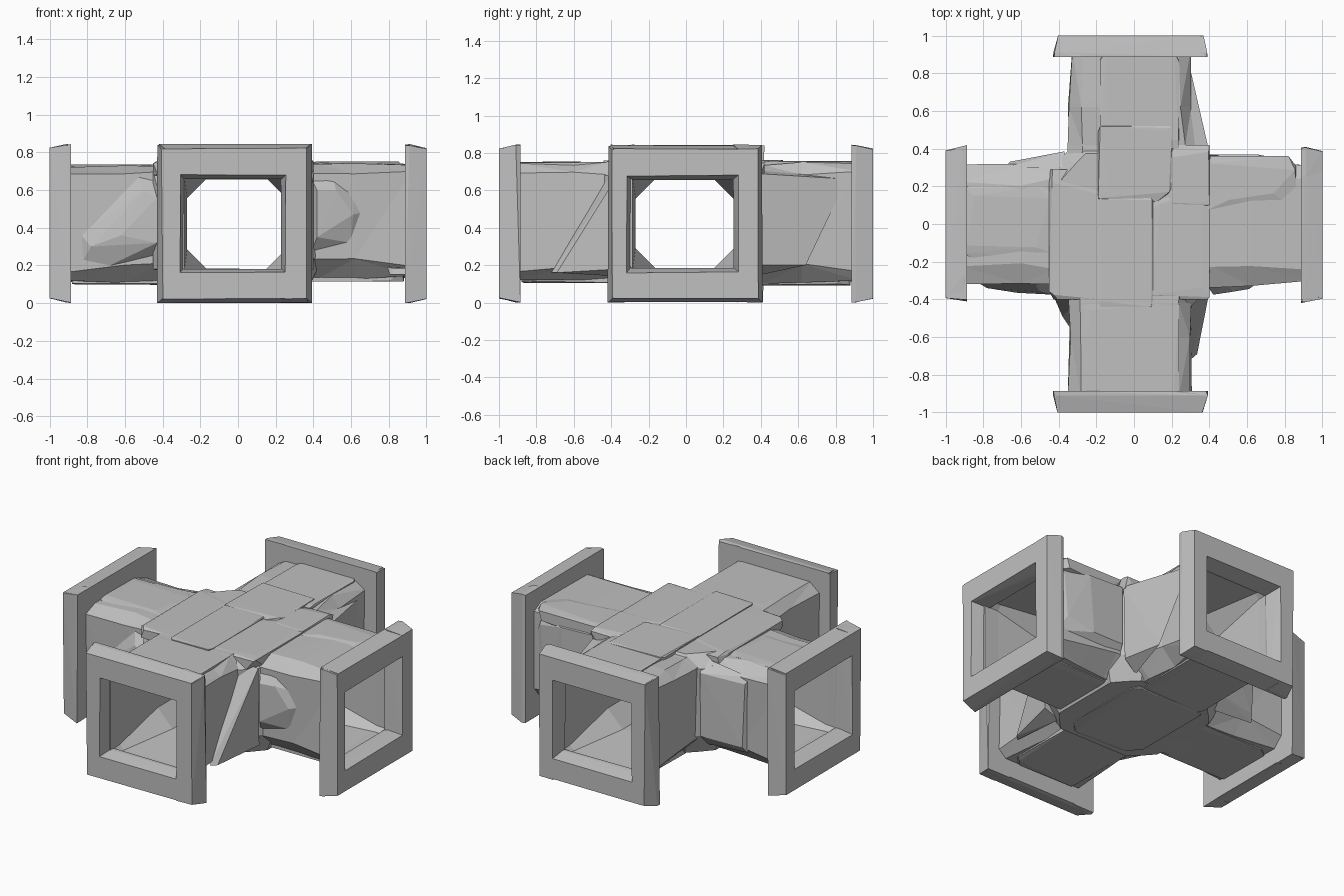
import bpy
import bmesh
import random
from math import pi
from mathutils import Matrix, Vector

random.seed(4)

default_cube = bpy.data.objects.get("Cube")
if default_cube:
    bpy.data.objects.remove(default_cube, do_unlink=True)

stone = bpy.data.materials.new("grey_stone")
stone.use_nodes = True
grey = (0.53, 0.53, 0.53, 1)
stone.diffuse_color = grey
stone.node_tree.nodes["Principled BSDF"].inputs["Base Color"].default_value = grey

walls = []


def finish(name, bm, matrix=None):
    """Turn a bmesh into a flat shaded stone object."""
    if matrix:
        bm.transform(matrix)
    bmesh.ops.recalc_face_normals(bm, faces=bm.faces)
    mesh = bpy.data.meshes.new(name)
    bm.to_mesh(mesh)
    bm.free()
    mesh.materials.append(stone)
    ob = bpy.data.objects.new(name, mesh)
    bpy.context.collection.objects.link(ob)
    return ob


def hull(name, points, matrix=None):
    """Convex faceted block around a handful of points."""
    bm = bmesh.new()
    for p in points:
        bm.verts.new(p)
    bmesh.ops.convex_hull(bm, input=bm.verts)
    loose = [v for v in bm.verts if not v.link_faces]
    bmesh.ops.delete(bm, geom=loose, context='VERTS')
    return finish(name, bm, matrix)


def loft(name, rings, along_y=False, rough=0.0, roof_slope=1.0):
    """Chamfered tube; ring is position, side range, height range, bottom and top chamfer."""
    bm = bmesh.new()
    loops = []
    for pos, lo, hi, bottom, top, b, t in rings:
        drop = t * roof_slope
        outline = [(lo + b, bottom), (hi - b, bottom), (hi, bottom + b), (hi, top - drop),
                   (hi - t, top), (lo + t, top), (lo, top - drop), (lo, bottom + b)]
        loop = []
        for side, z in outline:
            side += random.uniform(-rough, rough)
            z += random.uniform(-rough, rough)
            loop.append(bm.verts.new((side, pos, z) if along_y else (pos, side, z)))
        loops.append(loop)
    for a, b in zip(loops, loops[1:]):
        for i in range(len(a)):
            j = (i + 1) % len(a)
            bm.faces.new((a[i], a[j], b[j], b[i]))
    bm.faces.new(loops[0])
    bm.faces.new(loops[-1])
    bmesh.ops.triangulate(bm, faces=bm.faces)
    return finish(name, bm)


def rock(name, lo, hi, pull=0.25):
    """Box with its corners pulled inward at random, like a chipped slab."""
    lo, hi = Vector(lo), Vector(hi)
    size = hi - lo
    points = []
    for a in (0, 1):
        for b in (0, 1):
            for c in (0, 1):
                for lead in range(3):
                    p = []
                    for axis, end in enumerate((a, b, c)):
                        t = 0 if axis == lead else random.uniform(0, pull)
                        p.append(lo[axis] + size[axis] * (1 - t if end else t))
                    points.append(p)
    walls.append(hull(name, points))


def beam(name, u_range, z_range, matrix):
    """Frame beam with a chamfered outer face and uneven ends."""
    points = []
    for depth, inset in ((0.885, 0), (0.91, 0), (1.0, 0.02)):
        for u, su in zip(u_range, (1, -1)):
            for z, sz in zip(z_range, (1, -1)):
                wear = random.uniform(0, 0.015)
                points.append((u + su * (inset + wear), -depth, z + sz * (inset + wear / 2)))
    hull(name, points, matrix)


# Square frames closing the four arms: outer and inner edge of each post
frames = (("front", -0.43, -0.28, 0.225, 0.395), ("left_end", -0.42, -0.29, 0.25, 0.41),
          ("back", -0.39, -0.25, 0.275, 0.43), ("right_end", -0.42, -0.27, 0.275, 0.415))
for k, (place, left, left_in, right_in, right) in enumerate(frames):
    turn = Matrix.Rotation(k * pi / 2, 4, 'Z')
    beam(place + "_frame_post_a", (left, left_in), (0.0, 0.84), turn)
    beam(place + "_frame_post_b", (right_in, right), (0.0, 0.845), turn)
    beam(place + "_frame_lintel", (left + 0.01, right - 0.01), (0.655, 0.845), turn)
    beam(place + "_frame_sill", (left + 0.01, right - 0.01), (0.0, 0.185), turn)

# Crossing tunnel arms
walls.append(loft("side_arms", [
    (-0.92, -0.31, 0.31, 0.12, 0.72, 0.05, 0.08),
    (-0.60, -0.315, 0.31, 0.11, 0.73, 0.10, 0.10),
    (-0.42, -0.32, 0.33, 0.10, 0.73, 0.12, 0.08),
    (0.02, -0.33, 0.34, 0.11, 0.74, 0.10, 0.08),
    (0.42, -0.33, 0.34, 0.12, 0.745, 0.12, 0.10),
    (0.62, -0.32, 0.33, 0.13, 0.745, 0.10, 0.10),
    (0.92, -0.305, 0.31, 0.14, 0.73, 0.05, 0.07)], rough=0.009, roof_slope=0.5))
walls.append(loft("long_arms", [
    (-0.92, -0.35, 0.30, 0.12, 0.745, 0.04, 0.06),
    (-0.60, -0.345, 0.30, 0.12, 0.745, 0.07, 0.07),
    (-0.42, -0.35, 0.31, 0.11, 0.745, 0.10, 0.07),
    (0.03, -0.35, 0.33, 0.11, 0.74, 0.10, 0.06),
    (0.42, -0.35, 0.35, 0.10, 0.74, 0.12, 0.07),
    (0.62, -0.345, 0.31, 0.10, 0.745, 0.10, 0.07),
    (0.92, -0.33, 0.295, 0.11, 0.74, 0.05, 0.05)], along_y=True, rough=0.009, roof_slope=0.8))

# Central block filling the inner corners
plan = [(sx * x, sy * y) for sx in (-1, 1) for sy in (-1, 1)
        for x, y in ((0.45, 0.28), (0.37, 0.37), (0.3, 0.44))]
walls.append(hull("central_block",
                  [(x, y, z) for x, y in plan for z in (0.24, 0.68)] +
                  [(x * 0.85, y * 0.85, z) for x, y in plan for z in (0.10, 0.75)]))

# Slanted buttresses leaning against the long arms
walls.append(hull("front_left_buttress", [
    (0.29, -0.40, 0.71), (0.40, -0.36, 0.69), (0.30, -0.72, 0.16),
    (0.335, -0.69, 0.16), (0.40, -0.35, 0.18), (0.29, -0.35, 0.14)]))
walls.append(hull("back_left_buttress", [
    (0.22, 0.40, 0.73), (0.40, 0.38, 0.69), (0.29, 0.86, 0.66), (0.33, 0.62, 0.60),
    (0.34, 0.64, 0.20), (0.39, 0.38, 0.20), (0.29, 0.36, 0.14)]))
walls.append(hull("front_right_buttress", [
    (-0.31, -0.42, 0.70), (-0.45, -0.33, 0.70), (-0.38, -0.49, 0.42),
    (-0.34, -0.55, 0.18), (-0.45, -0.33, 0.18), (-0.3, -0.35, 0.14)]))

# Bulging boulders on the side arm walls
walls.append(hull("front_right_boulder", [
    (-0.83, -0.31, 0.36), (-0.82, -0.31, 0.23), (-0.68, -0.31, 0.20), (-0.44, -0.31, 0.25),
    (-0.44, -0.31, 0.66), (-0.53, -0.31, 0.68), (-0.78, -0.34, 0.30), (-0.62, -0.365, 0.36),
    (-0.50, -0.36, 0.60), (-0.43, -0.375, 0.32), (-0.43, -0.375, 0.56)]))
walls.append(hull("front_left_boulder", [
    (0.38, -0.31, 0.25), (0.60, -0.31, 0.32), (0.66, -0.31, 0.48), (0.62, -0.31, 0.58),
    (0.50, -0.31, 0.68), (0.38, -0.31, 0.68), (0.61, -0.345, 0.47), (0.52, -0.36, 0.60),
    (0.42, -0.375, 0.35), (0.42, -0.375, 0.60)]))
walls.append(hull("back_left_boulder", [
    (0.38, 0.3, 0.20), (0.86, 0.3, 0.26), (0.88, 0.3, 0.56), (0.84, 0.3, 0.70),
    (0.40, 0.37, 0.69), (0.65, 0.37, 0.68), (0.82, 0.335, 0.64), (0.80, 0.34, 0.36),
    (0.62, 0.37, 0.30), (0.40, 0.37, 0.30)]))
walls.append(hull("back_right_panel", [
    (-0.68, 0.3, 0.68), (-0.66, 0.33, 0.64), (-0.64, 0.33, 0.22), (-0.66, 0.3, 0.18),
    (-0.37, 0.385, 0.66), (-0.37, 0.375, 0.24), (-0.36, 0.3, 0.72), (-0.36, 0.3, 0.16)]))

# Overlapping roof slabs
rock("roof_slab_middle", (-0.19, -0.44, 0.68), (0.10, 0.14, 0.76), 0.06)
rock("roof_slab_right", (-0.45, -0.40, 0.67), (-0.17, 0.29, 0.752), 0.2)
rock("roof_slab_left", (0.08, -0.40, 0.67), (0.40, 0.19, 0.754), 0.2)
rock("roof_slab_back", (-0.19, 0.12, 0.67), (0.2, 0.52, 0.762), 0.2)
rock("roof_slab_corner", (0.18, 0.08, 0.66), (0.40, 0.42, 0.756), 0.25)
rock("roof_slab_back_arm", (-0.18, 0.40, 0.67), (0.24, 0.90, 0.756), 0.1)
rock("roof_slab_front_arm", (-0.28, -0.90, 0.68), (0.24, -0.42, 0.752), 0.1)
rock("roof_ridge_left", (0.40, 0.08, 0.66), (0.86, 0.36, 0.752), 0.3)
rock("roof_ridge_right", (-0.90, -0.18, 0.66), (-0.44, 0.2, 0.735), 0.2)

# Floor slabs below the tunnels
rock("floor_slab_middle", (-0.27, -0.34, 0.09), (0.25, 0.32, 0.16), 0.2)
rock("floor_slab_front", (-0.25, -0.88, 0.105), (0.22, -0.30, 0.17), 0.15)
rock("floor_slab_back", (-0.25, 0.28, 0.09), (0.2, 0.88, 0.16), 0.15)
rock("floor_slab_right", (-0.88, -0.22, 0.10), (-0.30, 0.2, 0.17), 0.15)
rock("floor_slab_left", (0.28, -0.22, 0.115), (0.88, 0.2, 0.17), 0.15)

# Hollow passages, wide behind the frames and pinched to an octagon near the crossing
bores = []
for name, along_y, floor, top in (("side_bore", False, 0.18, 0.665), ("long_bore", True, 0.176, 0.668)):
    stations = [(p, -w, w - 0.015, floor - extra, top + extra, c, c) for p, w, extra, c in (
        (-1.1, 0.285, 0.025, 0.02), (-0.82, 0.285, 0.025, 0.03), (-0.45, 0.27, 0, 0.11),
        (0.45, 0.27, 0, 0.11), (0.82, 0.285, 0.025, 0.03), (1.1, 0.285, 0.025, 0.02))]
    bore = loft(name, stations, along_y)
    bore.hide_render = True
    bores.append(bore)

for wall in walls:
    for bore in bores:
        cut = wall.modifiers.new("passage", 'BOOLEAN')
        cut.operation = 'DIFFERENCE'
        cut.solver = 'EXACT'
        cut.object = bore
bpy.context.view_layer.update()
graph = bpy.context.evaluated_depsgraph_get()
carved = [bpy.data.meshes.new_from_object(wall.evaluated_get(graph)) for wall in walls]
for wall, mesh in zip(walls, carved):
    wall.modifiers.clear()
    wall.data = mesh
    mesh.materials.clear()
    mesh.materials.append(stone)
for bore in bores:
    bpy.data.objects.remove(bore, do_unlink=True)
